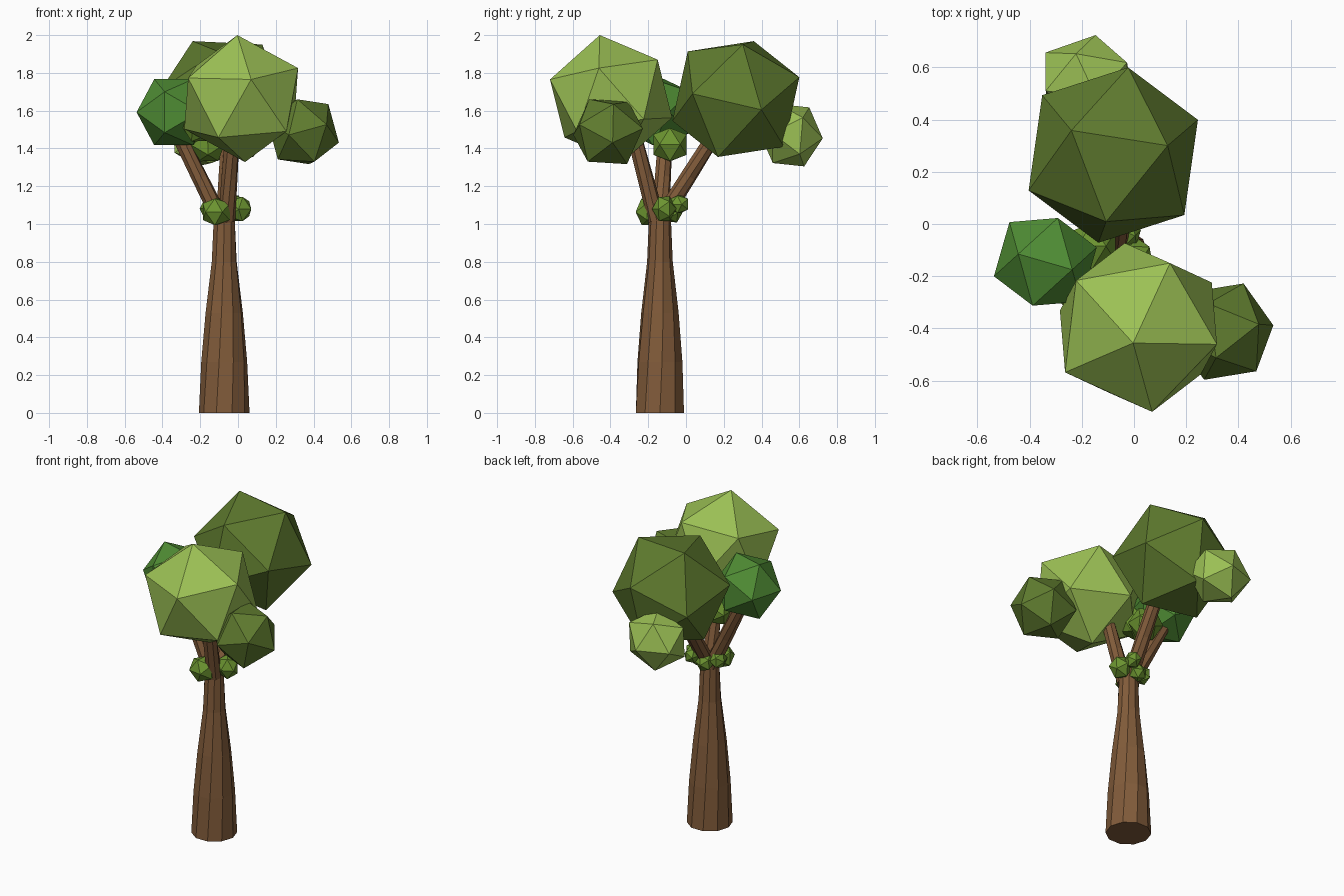
import bpy, bmesh, math
from mathutils import Vector, Matrix

if "Cube" in bpy.data.objects:
    bpy.data.objects.remove(bpy.data.objects["Cube"])


def material(name, rgb):
    m = bpy.data.materials.new(name)
    m.diffuse_color = (*rgb, 1)
    m.use_nodes = True
    m.node_tree.nodes["Principled BSDF"].inputs["Base Color"].default_value = m.diffuse_color
    return m


BARK = material("bark", (0.22, 0.105, 0.042))
LIGHT = material("light_leaf", (0.33, 0.53, 0.09))
DARK = material("dark_leaf", (0.115, 0.2, 0.028))
GREEN = material("green_leaf", (0.08, 0.27, 0.035))
SMALL = material("small_leaf", (0.15, 0.3, 0.03))


def finish(bm, name, mat):
    bmesh.ops.recalc_face_normals(bm, faces=bm.faces)
    me = bpy.data.meshes.new(name)
    bm.to_mesh(me)
    bm.free()
    me.materials.append(mat)
    ob = bpy.data.objects.new(name, me)
    bpy.context.collection.objects.link(ob)
    return ob


def frame(a, b):
    """Orthonormal frame with z along a and x leaning towards b."""
    z = Vector(a).normalized()
    y = z.cross(Vector(b)).normalized()
    return Matrix((y.cross(z), y, z)).transposed()


def leaf_clump(name, lo, hi, tip, side, mat):
    """Icosahedron with corners towards tip and side, fitted into the box lo..hi."""
    bm = bmesh.new()
    bmesh.ops.create_icosphere(bm, subdivisions=1, radius=1)
    bm.verts.ensure_lookup_table()
    v = bm.verts[0]
    other = v.link_edges[0].other_vert(v)
    rot = frame(tip, side) @ frame(v.co, other.co).transposed()
    pts = [rot @ p.co for p in bm.verts]
    for i in range(3):
        low, high = min(p[i] for p in pts), max(p[i] for p in pts)
        for p in pts:
            p[i] = lo[i] + (p[i] - low) / (high - low) * (hi[i] - lo[i])
    for p, co in zip(bm.verts, pts):
        p.co = co
    return finish(bm, name, mat)


def small_clump(name, c, r, mat, turn):
    e = 0.93 * r
    tip = (math.cos(turn) * 0.5, math.sin(turn) * 0.5, 0.85)
    side = (-tip[0], -tip[1], 0.85)
    return leaf_clump(name, [k - e for k in c], [k + e for k in c], tip, side, mat)


def tapered(name, rings, sides, twist, mat):
    """Skin of rings given as (centre, radius), stacked along their path."""
    bm = bmesh.new()
    axis = Vector(rings[-1][0]) - Vector(rings[0][0])
    rot = frame(axis, (1, 0.01, 0))
    loops = []
    for k, (c, r) in enumerate(rings):
        base = Matrix.Identity(3) if k == 0 and name == "trunk" else rot
        loops.append([bm.verts.new(Vector(c) + base @ Vector(
            (r * math.cos(t), r * math.sin(t), 0)))
            for t in (2 * math.pi * i / sides + twist * k for i in range(sides))])
    for a, b in zip(loops, loops[1:]):
        for i in range(sides):
            j = (i + 1) % sides
            bm.faces.new((a[i], a[j], b[j], b[i]))
    bm.faces.new(loops[0][::-1])
    bm.faces.new(loops[-1])
    return finish(bm, name, mat)


# Trunk
X, Y = -0.073, -0.138
tapered("trunk", [((X, Y, z), r) for z, r in
                  ((0, 0.134), (0.27, 0.122), (0.53, 0.1), (0.8, 0.068), (1.06, 0.057))],
        10, 0.08, BARK)

# Branches
for i, (start, end) in enumerate((
        ((-0.06, -0.155, 1.02), (-0.03, -0.275, 1.47)),
        ((-0.09, -0.135, 1.02), (-0.31, -0.11, 1.46)),
        ((-0.07, -0.12, 1.04), (-0.05, 0.15, 1.47)))):
    mid = Vector(start).lerp(Vector(end), 0.5)
    tapered(f"branch_{i + 1}", [(start, 0.045), (mid, 0.043), (end, 0.04)], 8, 0.15, BARK)

# Large leaf clumps
leaf_clump("front_crown", (-0.284, -0.72, 1.328), (0.318, -0.073, 2.0),
           (-0.02, -0.06, 0.338), (0.05, -0.32, 0.11), LIGHT)
leaf_clump("back_crown", (-0.404, -0.072, 1.355), (0.245, 0.6, 1.968),
           (-0.163, 0.095, 0.308), (0.215, 0.035, 0.285), DARK)
leaf_clump("left_clump", (-0.537, -0.313, 1.417), (-0.143, 0.023, 1.767),
           (-0.104, 0.03, 0.175), (0.104, -0.03, 0.175), GREEN)
leaf_clump("right_clump", (0.155, -0.597, 1.317), (0.534, -0.228, 1.66),
           (-0.03, -0.1, 0.17), (0.135, 0.027, 0.15), DARK)
leaf_clump("back_clump", (-0.34, 0.388, 1.305), (-0.022, 0.724, 1.635),
           (-0.04, 0.108, 0.153), (0.03, 0.169, -0.017), LIGHT)

# Small clumps inside the crown and around the fork
for i, (c, r) in enumerate((
        ((-0.16, -0.085, 1.42), 0.095), ((-0.21, -0.26, 1.53), 0.1),
        ((-0.115, -0.195, 1.065), 0.077), ((0.005, -0.115, 1.08), 0.07),
        ((-0.02, -0.035, 1.105), 0.05), ((-0.155, -0.11, 1.08), 0.052),
        ((-0.085, -0.07, 1.06), 0.055))):
    small_clump(f"small_clump_{i + 1}", c, r, SMALL, 0.7 * i)
